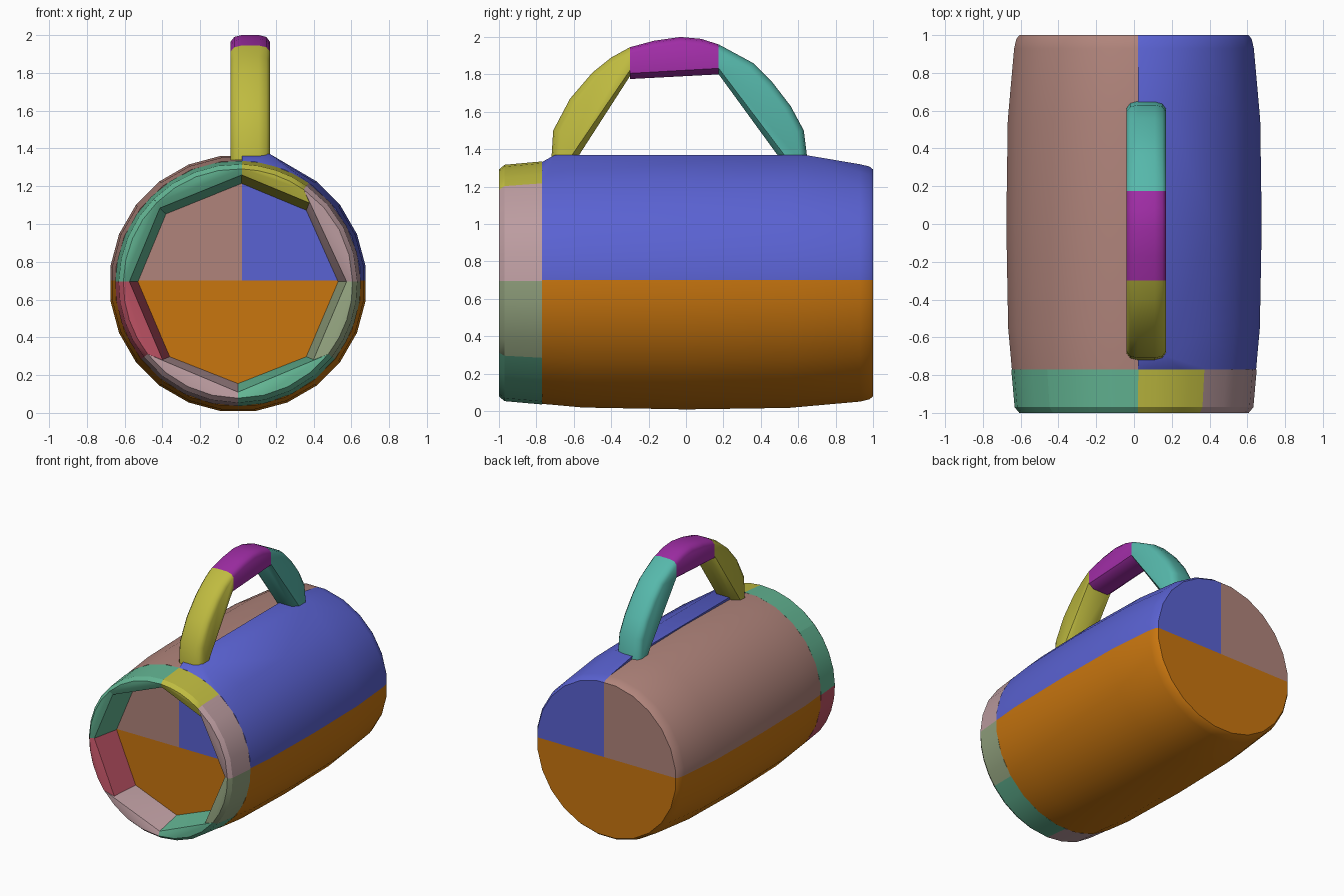
import bpy, bmesh
from math import cos, sin, radians, pi
from mathutils import Vector

if "Cube" in bpy.data.objects:
    bpy.data.objects.remove(bpy.data.objects["Cube"])


def material(name, code):
    srgb = [int(code[i:i + 2], 16) / 255 for i in (0, 2, 4)]
    colour = [((c + 0.055) / 1.055) ** 2.4 for c in srgb] + [1]
    m = bpy.data.materials.new(name)
    m.use_nodes = True
    m.diffuse_color = colour
    m.node_tree.nodes["Principled BSDF"].inputs["Base Color"].default_value = colour
    return m


blue = material("blue", "5A62D2")
orange = material("orange", "C9760F")
clay = material("clay pink", "B0847B")
yellow = material("yellow", "BFBB40")
purple = material("purple", "A02DA6")
teal = material("teal", "56B8AB")
mint = material("mint", "63B593")
mauve = material("mauve", "BC9CA0")
sage = material("sage", "93A37F")
red = material("red", "BF5365")

CZ = 0.685      # height of the cup axis


def polar(r, y, degrees):
    a = radians(degrees)
    return Vector((r * cos(a), y, CZ + r * sin(a)))


def hull(points):
    """Closed convex solid around the points."""
    bm = bmesh.new()
    for p in points:
        bm.verts.new(p)
    out = bmesh.ops.convex_hull(bm, input=bm.verts)
    spare = {g for g in out["geom_interior"] + out["geom_unused"]
             if isinstance(g, bmesh.types.BMVert)}
    bmesh.ops.delete(bm, geom=list(spare), context="VERTS")
    return bm


def cut(points, planes):
    """Corner points of the hull after slicing away each plane's outer side."""
    bm = hull(points)
    for co, no in planes:
        bmesh.ops.bisect_plane(bm, geom=bm.verts[:] + bm.edges[:] + bm.faces[:],
                               plane_co=co, plane_no=no, clear_outer=True)
    result = [v.co.copy() for v in bm.verts]
    bm.free()
    return result


def part(name, points, mat, angle=32):
    bm = hull(points)
    bmesh.ops.dissolve_limit(bm, angle_limit=0.01, verts=bm.verts, edges=bm.edges)
    bmesh.ops.recalc_face_normals(bm, faces=bm.faces)
    mesh = bpy.data.meshes.new(name)
    bm.to_mesh(mesh)
    bm.free()
    mesh.materials.append(mat)
    ob = bpy.data.objects.new(name, mesh)
    bpy.context.collection.objects.link(ob)
    bpy.ops.object.select_all(action="DESELECT")
    ob.select_set(True)
    bpy.context.view_layer.objects.active = ob
    bpy.ops.object.shade_smooth_by_angle(angle=radians(angle))


# Barrel body, sliced into a lower half and two upper quarters
profile = [(-0.77, 0.652), (-0.55, 0.672), (0, 0.682), (0.55, 0.674),
           (0.93, 0.64), (0.98, 0.628), (1, 0.612)]
barrel = [polar(r, y, 7.5 + 15 * i) for y, r in profile for i in range(24)]
split = (0.02, 0, 0.70)
above, below = (split, (0, 0, -1)), (split, (0, 0, 1))
right_of, left_of = (split, (1, 0, 0)), (split, (-1, 0, 0))
part("body_lower", cut(barrel, [below]), orange)
part("body_upper_right", cut(barrel, [above, right_of]), clay)
handle_seat = [(x, y, 1.37) for x in (0.02, 0.17) for y in (-0.7, 0.63)]
part("body_upper_left", cut(barrel, [above, left_of]) + handle_seat, blue)

# Rim wedges: outer start and end angle, inner start and end angle, colour
rim = [("left_upper", 1, 55, 1, 47, mauve), ("top_left", 55, 88, 47, 88, yellow),
       ("top_right", 88, 135, 88, 136, mint), ("right_upper", 135, 179, 136, 179, mint),
       ("right_lower", 179, 218, 179, 227, red), ("bottom_right", 218, 270, 227, 270, mauve),
       ("bottom_left", 270, 322, 270, 313, mint), ("left_lower", 322, 361, 313, 361, sage)]
for name, a0, a1, b0, b1, mat in rim:
    steps = 4
    arc = [a0 + (a1 - a0) * i / steps for i in range(steps + 1)]
    pts = [polar(r, y, a) for y, r in ((-1, 0.607), (-0.97, 0.632), (-0.77, 0.65)) for a in arc]
    pts += [polar(r, y, b) for y, r in ((-0.985, 0.575), (-0.77, 0.53)) for b in (b0, b1)]
    part("rim_" + name, pts, mat)

# Handle: three chunky segments with bevelled sides
HUB = Vector((-0.03, 1.34))


def handle(name, outer, inner, mat):
    pts = []
    for path, scale, half in ((outer, 1, 0.045), (outer, 0.985, 0.085), (outer, 0.945, 0.105),
                              (inner, 1, 0.065), (inner, 1.07, 0.105)):
        for p in path:
            y, z = HUB + (Vector(p) - HUB) * scale
            if abs(p[0]) < 0.35:
                y = p[0]        # keep the joints between segments upright
            pts += [(0.065 + s * half, y, z) for s in (-1, 1)]
    part(name, pts, mat, 40)


handle("handle_front",
       [(-0.72, 1.34), (-0.71, 1.5), (-0.62, 1.67), (-0.5, 1.81), (-0.4, 1.89), (-0.3, 1.945)],
       [(-0.59, 1.34), (-0.3, 1.79)], yellow)
handle("handle_middle",
       [(-0.3, 1.945), (-0.17, 1.98), (-0.03, 2.0), (0.08, 1.99), (0.175, 1.96)],
       [(-0.3, 1.775), (0.175, 1.80)], purple)
handle("handle_back",
       [(0.175, 1.96), (0.36, 1.86), (0.46, 1.76), (0.56, 1.63), (0.63, 1.5), (0.65, 1.34)],
       [(0.51, 1.34), (0.175, 1.80)], teal)
